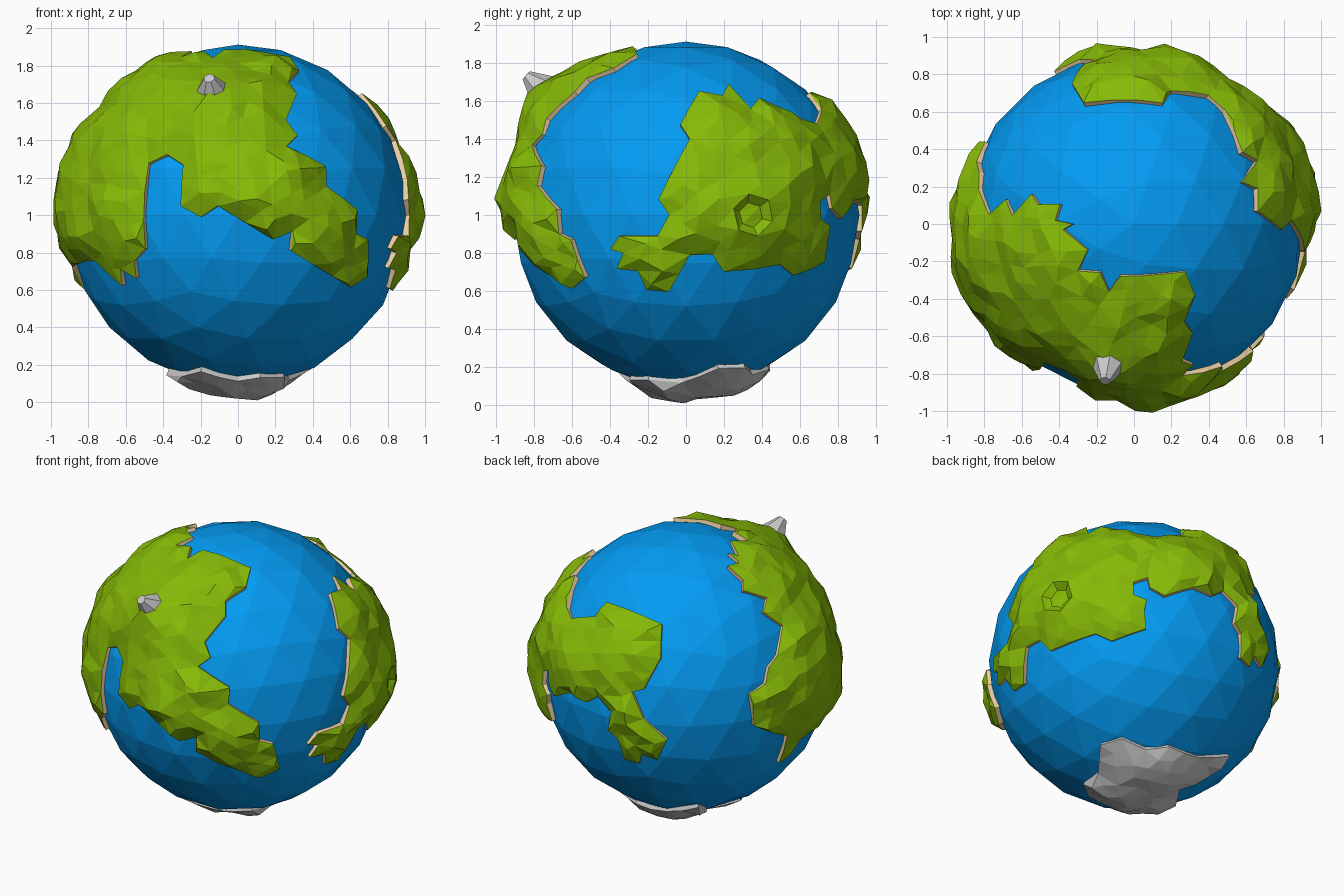
import bpy, bmesh, math, random
from mathutils import Vector, noise
from mathutils.geometry import delaunay_2d_cdt

if "Cube" in bpy.data.objects:
    bpy.data.objects.remove(bpy.data.objects["Cube"])

random.seed(4)
CENTRE = Vector((0, 0, 1))
SEA, COAST = 0.912, 0.928


def material(name, rgb):
    m = bpy.data.materials.new(name)
    m.diffuse_color = (*rgb, 1)
    m.use_nodes = True
    m.node_tree.nodes["Principled BSDF"].inputs["Base Color"].default_value = m.diffuse_color
    return m


BLUE = material("sea_blue", (0.001, 0.33, 0.9))
GREEN = material("grass_green", (0.24, 0.49, 0.002))
SAND = material("sand", (0.80, 0.60, 0.35))

# viewing directions (azimuth, elevation) from which coastlines are drawn
VIEWS = {"front": (0, 0), "right": (90, 0), "top": (0, 90), "back_left": (215, 24),
         "back_right": (143.5, -28), "bottom": (0, -90)}


def on_sphere(view, pts):
    """Project flat coastline points onto the globe along a viewing direction."""
    a, e = (math.radians(k) for k in VIEWS[view])
    flat = Vector((math.sin(a), -math.cos(a), 0))
    right = Vector((math.cos(a), math.sin(a), 0))
    cam = flat * math.cos(e) + Vector((0, 0, math.sin(e)))
    up = cam.cross(right)
    out = []
    for u, v in pts:
        v -= 1 if VIEWS[view][1] == 0 else 0
        d = math.sqrt(max(0, 0.93 ** 2 - u * u - v * v))
        out.append((right * u + up * v + cam * d).normalized())
    return out


def land(name, coast, axis, bumps, base=0.042, rough=0.045, crater=None, mats=()):
    """Triangulate the outline on the sphere, raise the terrain, drop coast walls."""
    axis = Vector(axis).normalized()
    ex = axis.orthogonal().normalized()
    ey = axis.cross(ex)

    def to_map(p):
        ang = axis.angle(p)
        q = Vector((p.dot(ex), p.dot(ey)))
        return q.normalized() * ang if q.length > 1e-6 else Vector((0, 0))

    def from_map(q):
        s = q.length
        h = q / s if s > 1e-9 else q
        return axis * math.cos(s) + (ex * h.x + ey * h.y) * math.sin(s)

    rim = []
    for p, q in zip(coast, coast[1:] + coast[:1]):
        n = max(1, round((p - q).length / 0.15))
        rim += [p.lerp(q, i / n).normalized() for i in range(n)]
    loop = [to_map(p) for p in rim]

    # inner points on a loose triangular grid, plus rings around a crater
    inner, step = [], 0.115
    for j in range(-22, 23):
        for i in range(-22, 23):
            q = Vector((i + 0.5 * (j % 2), j * 0.87)) * step
            q += Vector((random.uniform(-1, 1), random.uniform(-1, 1))) * step * 0.25
            if q.length < 2.2 and min((q - r).length for r in loop) > 0.06:
                if not crater or (from_map(q) - crater).length > 0.17:
                    inner.append(q)
    if crater:
        cx = crater.orthogonal().normalized()
        cy = crater.cross(cx)
        for rad in (0.07, 0.115):
            for k in range(6):
                t = k * math.pi / 3
                inner.append(to_map((crater + (cx * math.cos(t) + cy * math.sin(t)) * rad).normalized()))

    pts, _, faces, *_ = delaunay_2d_cdt(loop + inner, [], [list(range(len(loop)))], 1, 1e-5)
    bm = bmesh.new()
    vs = {}
    for f in faces:
        for i in f:
            if i not in vs:
                p = from_map(Vector(pts[i]))
                t = min(1, min((p - r).length for r in rim) / 0.14)
                r = COAST + base * t + rough * (0.25 + 0.75 * t) * noise.noise(p * 6)
                for d, h, w in bumps:
                    r += t * h * math.exp(-((p - Vector(d).normalized()).length / w) ** 2)
                if crater and (p - crater).length < 0.09:
                    r -= 0.045
                vs[i] = bm.verts.new(p * max(r, SEA + 0.008))
        face = bm.faces.new([vs[i] for i in f])
        face.normal_update()
        if face.normal.dot(face.calc_center_median()) < 0:
            face.normal_flip()
    tops = len(bm.faces)
    edge = [e for e in bm.edges if e.is_boundary]
    new = bmesh.ops.extrude_edge_only(bm, edges=edge)["geom"]
    for g in new:
        if isinstance(g, bmesh.types.BMVert):
            g.co = g.co.normalized() * 0.87
        elif isinstance(g, bmesh.types.BMFace) and mats:
            g.material_index = 1
    bmesh.ops.recalc_face_normals(bm, faces=bm.faces)
    bm.faces.ensure_lookup_table()
    if sum(f.normal.dot(f.calc_center_median()) for f in bm.faces[:tops]) < 0:
        bmesh.ops.reverse_faces(bm, faces=bm.faces)
    me = bpy.data.meshes.new(name)
    bm.to_mesh(me)
    bm.free()
    for m in mats:
        me.materials.append(m)
    ob = bpy.data.objects.new(name, me)
    ob.location = CENTRE
    bpy.context.collection.objects.link(ob)
    return ob


# ocean
bpy.ops.mesh.primitive_ico_sphere_add(subdivisions=3, radius=SEA, location=CENTRE)
ocean = bpy.context.object
ocean.name = "ocean"
ocean.data.materials.append(BLUE)

# western continent: front coast, left coast, northern coast
west_front = [(.33, 1.78), (.27, 1.72), (.315, 1.65), (.257, 1.51), (.32, 1.43), (.26, 1.37),
              (.47, 1.26), (.475, 1.155), (.636, 1.03), (.636, .9), (.695, .87), (.69, .67),
              (.6, .615), (.283, .81), (.294, .914), (.187, .87), (-.107, 1.05), (-.2, .99),
              (-.31, 1.05), (-.294, 1.27), (-.38, 1.326), (-.48, 1.28), (-.497, .82),
              (-.556, .754), (-.545, .66), (-.63, .71), (-.62, .62), (-.765, .75), (-.82, .754)]
west_left = [(.714, -.466), (.584, -.61), (.634, -.435), (.547, -.416), (.43, -.37), (.4, -.168),
             (.497, -.105), (.52, 0), (.58, .08), (.61, .26), (.49, .348), (.51, .435),
             (.36, .484), (.36, .547)]
west_top = [(-.396, .107), (-.42, .02), (-.33, 0), (-.38, -.03), (-.25, -.14), (-.3, -.25),
            (-.18, -.26), (-.135, -.364), (-.075, -.28), (.278, -.257)]
land("western_continent",
     on_sphere("front", west_front) + on_sphere("back_left", west_left) + on_sphere("top", west_top),
     (-.6, -.65, .45),
     [((-.14, -.8, .66), .07, .2), ((-1, -.15, .08), .035, .25), ((.2, -.97, .12), .03, .25),
      ((-.1, -.3, .95), -.02, .25)],
     mats=(GREEN, SAND))

# eastern continent: northern coast, right coast, southern coast, far coast
east_top = [(-.27, .65), (.155, .65), (.2, .716), (.396, .69), (.487, .61), (.58, .385),
            (.66, .34), (.58, .225), (.66, .19), (.66, .07)]
east_right = [(-.03, 1.48), (.02, 1.4), (-.145, 1.084), (-.09, 1.0), (-.15, .89), (-.35, .89),
              (-.4, .82), (-.33, .8), (-.366, .716), (-.255, .705), (-.21, .605), (-.09, .595),
              (.02, .79), (.14, .79), (.2, .7), (.5, .737), (.57, .68), (.734, .753), (.745, .87)]
east_south = [(.025, .385), (-.06, .416), (-.06, .497), (.03, .53), (.043, .466), (.137, .416),
              (.323, .478), (.447, .435), (.52, .466), (.61, .373), (.59, .26), (.634, .2),
              (.634, .043), (.696, -.006), (.727, .06), (.776, -.006), (.832, .106)]
east_far = [(-.267, -.323), (-.342, -.155), (-.267, -.137), (-.16, .06)]
land("eastern_continent",
     on_sphere("top", east_top) + on_sphere("right", east_right)
     + on_sphere("back_right", east_south) + on_sphere("back_left", east_far),
     (.6, .75, .2),
     [((.9, .33, .04), .06, .2), ((.3, .95, .1), .025, .25), ((0, .97, .15), .025, .3)],
     crater=Vector((.92, .35, 0)).normalized(), mats=(GREEN, SAND))

# southern ice cap, drawn from below
south = [(.42, -.17), (.36, -.31), (.2, -.35), (.08, -.44), (-.16, -.44), (-.41, -.45), (-.37, -.3),
         (-.25, -.15), (-.38, .05), (-.3, .2), (-.2, .35), (0, .28), (.12, .3), (.25, .2), (.28, .02)]
land("southern_ice", on_sphere("bottom", south), (0, .03, -1),
     [((0, 0, -1), .015, .2), ((.1, .25, -.95), .02, .2)], base=.038, rough=.07)

# mountain peak
out = Vector((-.145, -.79, .69)).normalized()
bpy.ops.mesh.primitive_cone_add(vertices=7, radius1=.095, radius2=.03, depth=.12,
                                location=CENTRE + out * 1.065,
                                rotation=out.to_track_quat("Z", "Y").to_euler())
bpy.context.object.name = "mountain_peak"
